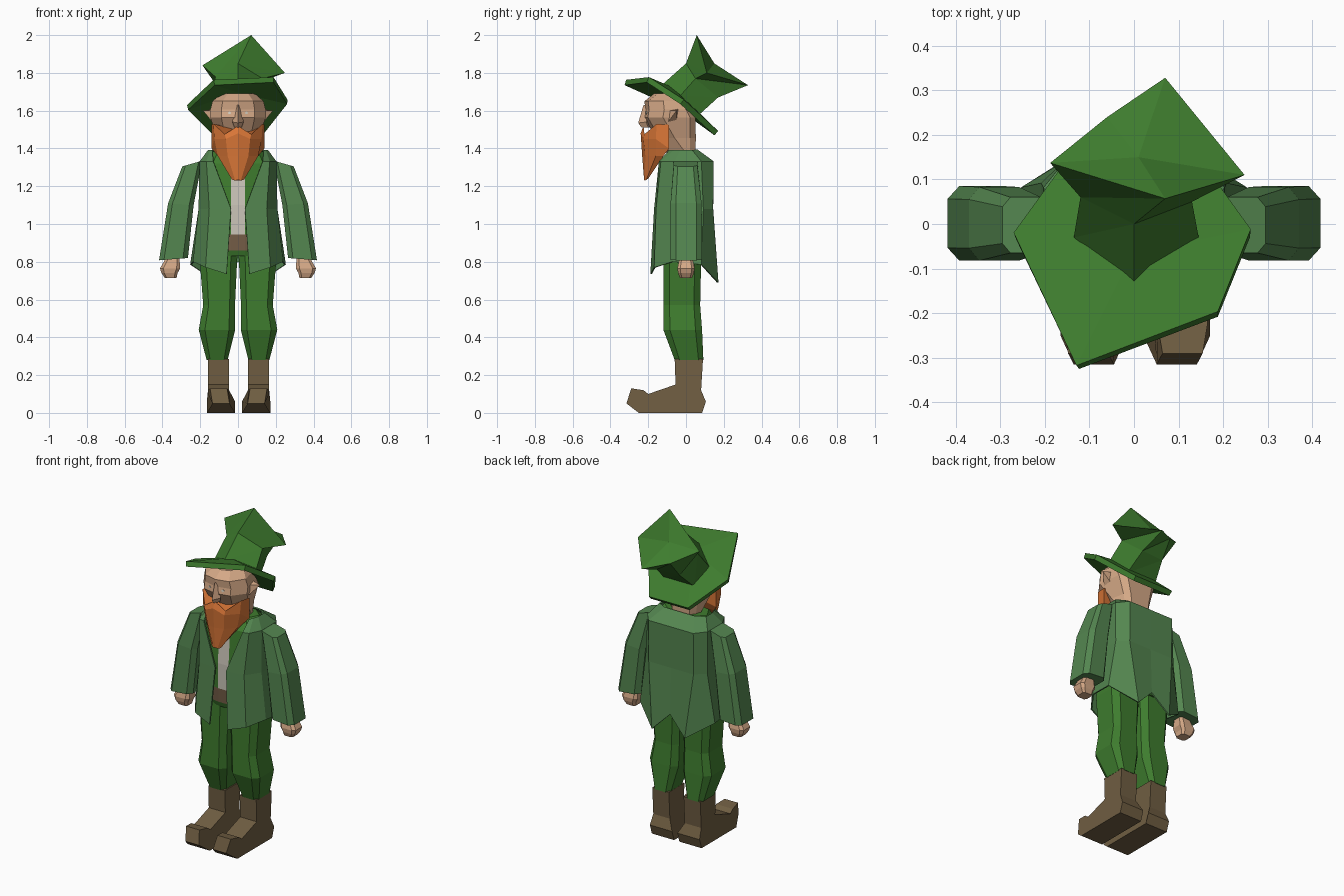
import bpy, bmesh


def material(name, r, g, b):
    m = bpy.data.materials.new(name)
    lin = [((c / 255 + 0.055) / 1.055) ** 2.4 for c in (r, g, b)]
    m.diffuse_color = (*lin, 1)
    return m


COAT = material("coat green", 84, 134, 80)
GREEN = material("deep green", 62, 124, 46)
BOOT = material("boot brown", 112, 94, 66)
SKIN = material("skin", 212, 168, 134)
BEARD = material("beard orange", 220, 120, 56)
SHIRT = material("shirt grey", 204, 198, 186)
BELT = material("belt brown", 118, 94, 72)
EYE = material("eye white", 225, 220, 205)


def finish(name, bm, mats, rule=None, thick=0, offset=0):
    if not thick:
        bmesh.ops.recalc_face_normals(bm, faces=bm.faces)
    if rule:
        for f in bm.faces:
            f.material_index = rule(f.calc_center_median())
    me = bpy.data.meshes.new(name)
    bm.to_mesh(me)
    bm.free()
    for m in mats:
        me.materials.append(m)
    ob = bpy.data.objects.new(name, me)
    bpy.context.collection.objects.link(ob)
    if thick:
        s = ob.modifiers.new("thickness", 'SOLIDIFY')
        s.thickness, s.offset = thick, offset
    return ob


def loft(name, rings, mats, rule=None, closed=True, caps=True, sx=1, dx=0, thick=0):
    bm = bmesh.new()
    vs = [[bm.verts.new((p[0] * sx + dx, p[1], p[2])) for p in r] for r in rings]
    n = len(vs[0])
    for a, b in zip(vs, vs[1:]):
        for i in range(n if closed else n - 1):
            j = (i + 1) % n
            bm.faces.new((a[i], a[j], b[j], b[i]))
    if caps:
        bm.faces.new(vs[0])
        bm.faces.new(vs[-1])
    return finish(name, bm, mats, rule, thick)


def both(half):
    """Complete a half ring (front to back, x >= 0) with its mirror image."""
    return half + [(-p[0], p[1], p[2]) for p in reversed(half) if p[0] > 0]


def flat(z, *pts):
    return [(x, y, z) for x, y in pts]


def octo(x0, x1, y0, y1, z0, z1=None, k=0.17):
    """Chamfered rectangle ring; height runs z0 to z1 from inner to outer side."""
    z1 = z0 if z1 is None else z1
    cx, cy, hx, hy = (x0 + x1) / 2, (y0 + y1) / 2, (x1 - x0) / 2, (y1 - y0) / 2
    q = 1 - 2 * k
    uv = [(-q, -1), (q, -1), (1, -q), (1, q), (q, 1), (-q, 1), (-1, q), (-1, -q)]
    return [(cx + u * hx, cy + v * hy, z0 + (z1 - z0) * (u + 1) / 2) for u, v in uv]


for side, s in (("right", 1), ("left", -1)):
    shift = 0 if s > 0 else 0.006  # the feet are slightly off centre

    # boots: side profile with a curled toe, narrower toward the top and the toe
    prof = [(-0.25, 0), (0.085, 0), (0.105, 0.06), (0.08, 0.12), (0.09, 0.285),
            (-0.06, 0.285), (-0.055, 0.15), (-0.2, 0.1), (-0.225, 0.12),
            (-0.29, 0.13), (-0.315, 0.05)]

    def edge(sign):
        r = []
        for y, z in prof:
            w = 0.075 if z <= 0.06 else 0.056
            w = 0.045 if y < -0.26 else w
            r.append(((0.096 if z <= 0.06 else 0.109) + sign * w, y, z))
        return r
    loft(side + "_boot", [edge(-1), edge(1)], [BOOT], sx=s, dx=shift)

    # trouser legs
    loft(side + "_trouser_leg", [
        octo(0.055, 0.166, -0.06, 0.092, 0.28),
        octo(0.015, 0.208, -0.12, 0.085, 0.44),
        octo(0.016, 0.184, -0.12, 0.075, 0.57),
        octo(0.005, 0.202, -0.12, 0.08, 0.8),
        octo(0.0, 0.19, -0.12, 0.08, 0.88)], [GREEN], sx=s)

    # sleeves
    loft(side + "_sleeve", [
        octo(0.19, 0.295, -0.065, 0.06, 1.335, 1.305),
        octo(0.235, 0.37, -0.082, 0.083, 1.1, 1.11),
        octo(0.265, 0.418, -0.082, 0.085, 0.82, 0.808)], [COAT], sx=s)

    # hands
    loft(side + "_hand", [
        octo(0.31, 0.375, -0.032, 0.032, 0.83),
        octo(0.307, 0.413, -0.046, 0.046, 0.765),
        octo(0.32, 0.405, -0.042, 0.042, 0.74),
        octo(0.325, 0.388, -0.032, 0.032, 0.715)], [SKIN], sx=s)

    # pointed ears
    bm = bmesh.new()
    base = [bm.verts.new((s * 0.12, y, z)) for y, z in
            ((-0.11, 1.52), (-0.05, 1.54), (-0.04, 1.61), (-0.1, 1.6))]
    tip = bm.verts.new((s * 0.185, -0.05, 1.6))
    for i in range(4):
        bm.faces.new((base[i], base[(i + 1) % 4], tip))
    finish(side + "_ear", bm, [SKIN])

    # eyes
    loft(side + "_eye", [
        [(0.035, y, 1.588), (0.045, y + 0.004, 1.58), (0.055, y + 0.007, 1.588),
         (0.045, y + 0.004, 1.596)] for y in (-0.216, -0.208)], [EYE], sx=s)


# torso: trouser top, belt, shirt strip and waistcoat sides
def torso_ring(z, hx, y0, y1):
    return both(flat(z, (0.036, y0), (hx * 0.75, y0 + 0.015), (hx, y0 + 0.08),
                     (hx, y1 - 0.05), (hx * 0.6, y1)))


def torso_colour(c):
    if c.z < 0.86:
        return 0
    if c.z < 0.945:
        return 1
    return 2 if abs(c.x) < 0.03 and c.y < -0.05 and c.z < 1.37 else 0


loft("torso", [torso_ring(0.83, 0.16, -0.125, 0.09),
               torso_ring(0.86, 0.17, -0.135, 0.1),
               torso_ring(0.945, 0.17, -0.14, 0.11),
               torso_ring(1.1, 0.18, -0.143, 0.12),
               torso_ring(1.32, 0.18, -0.128, 0.12),
               torso_ring(1.385, 0.14, -0.085, 0.055)],
     [GREEN, BELT, SHIRT], torso_colour)

# open coat with two tails
coat = [
    flat(1.39, (0.135, -0.085), (0.145, -0.06), (0.155, -0.03), (0.155, 0.03),
         (0.1, 0.06), (0, 0.06)),
    flat(1.33, (0.13, -0.14), (0.165, -0.13), (0.2, -0.06), (0.2, 0.08),
         (0.15, 0.143), (0, 0.143)),
    flat(1.08, (0.037, -0.165), (0.15, -0.155), (0.205, -0.07), (0.205, 0.09),
         (0.15, 0.14), (0, 0.14)),
    [(0.06, -0.185, 0.735), (0.17, -0.165, 0.77), (0.235, -0.07, 0.8),
     (0.25, 0.08, 0.785), (0.11, 0.168, 0.69), (0, 0.15, 0.8)]]
loft("coat", [both(r) for r in coat], [COAT], closed=False, caps=False, thick=0.008)


# head: pointed in plan, with overhanging cheeks
def head_ring(z, hx, y0, y1):
    return both(flat(z, (0, y0), (hx * 0.6, y0 + 0.02), (hx, y0 + 0.1),
                     (hx * 0.85, y1 - 0.03), (hx * 0.6, y1)))


loft("head", [head_ring(1.36, 0.09, -0.09, 0.05),
              head_ring(1.455, 0.11, -0.16, 0.052),
              head_ring(1.565, 0.147, -0.222, 0.05),
              head_ring(1.605, 0.147, -0.215, 0.03),
              head_ring(1.65, 0.135, -0.22, 0.0),
              head_ring(1.69, 0.09, -0.17, -0.03)], [SKIN])

# nose
loft("nose", [both([(0, -0.225, 1.63), (0.012, -0.2, 1.63), (0, -0.19, 1.63)]),
              both([(0, -0.253, 1.535), (0.03, -0.21, 1.54), (0, -0.19, 1.54)]),
              both([(0, -0.235, 1.51), (0.018, -0.2, 1.51), (0, -0.19, 1.51)])],
     [SKIN])

# beard, coming to a blunt point
loft("beard", [
    both([(0, -0.225, 1.52), (0.07, -0.22, 1.475), (0.13, -0.155, 1.53),
          (0.14, -0.09, 1.525), (0, -0.1, 1.5)]),
    both([(0, -0.24, 1.48), (0.065, -0.226, 1.45), (0.125, -0.16, 1.45),
          (0.14, -0.09, 1.4), (0, -0.1, 1.42)]),
    both([(0, -0.232, 1.36), (0.055, -0.215, 1.36), (0.107, -0.16, 1.36),
          (0.107, -0.12, 1.36), (0, -0.12, 1.36)]),
    both([(0, -0.222, 1.235), (0.015, -0.218, 1.23), (0.032, -0.21, 1.235),
          (0.03, -0.2, 1.24), (0, -0.2, 1.24)])], [BEARD])

# hat brim: lopsided fan, lifted in front and drooping behind
bm = bmesh.new()
rim = [bm.verts.new(p) for p in (
    (-0.123, -0.325, 1.735), (0.188, -0.208, 1.75), (0.26, -0.03, 1.635),
    (0.13, 0.15, 1.47), (-0.13, 0.15, 1.47), (-0.264, -0.035, 1.605))]
mid = bm.verts.new((0, -0.08, 1.695))
for i in range(6):
    bm.faces.new((rim[i], rim[(i + 1) % 6], mid))
finish("hat_brim", bm, [GREEN], thick=0.03, offset=1)

# crumpled hat crown leaning back, with a dented pointed top
bm = bmesh.new()
rings = [[bm.verts.new(p) for p in r] for r in (
    [(0, -0.135, 1.73), (0.145, -0.03, 1.68), (0.1, 0.06, 1.57),
     (-0.1, 0.06, 1.57), (-0.135, -0.03, 1.67)],
    [(0, 0.0, 1.85), (0.13, 0.05, 1.77), (0.08, 0.17, 1.67),
     (-0.07, 0.16, 1.67), (-0.12, 0.06, 1.78)],
    [(0.07, 0.057, 2.0), (0.248, 0.11, 1.8), (0.07, 0.328, 1.735),
     (-0.06, 0.24, 1.77), (-0.188, 0.137, 1.84)])]
for a, b in zip(rings, rings[1:]):
    for i in range(5):
        j = (i + 1) % 5
        bm.faces.new((a[i], a[j], b[j]))
        bm.faces.new((a[i], b[j], b[i]))
dent = bm.verts.new((0.01, 0.15, 1.85))
for i in range(5):
    bm.faces.new((rings[2][i], rings[2][(i + 1) % 5], dent))
bm.faces.new(rings[0])
finish("hat_crown", bm, [GREEN])
